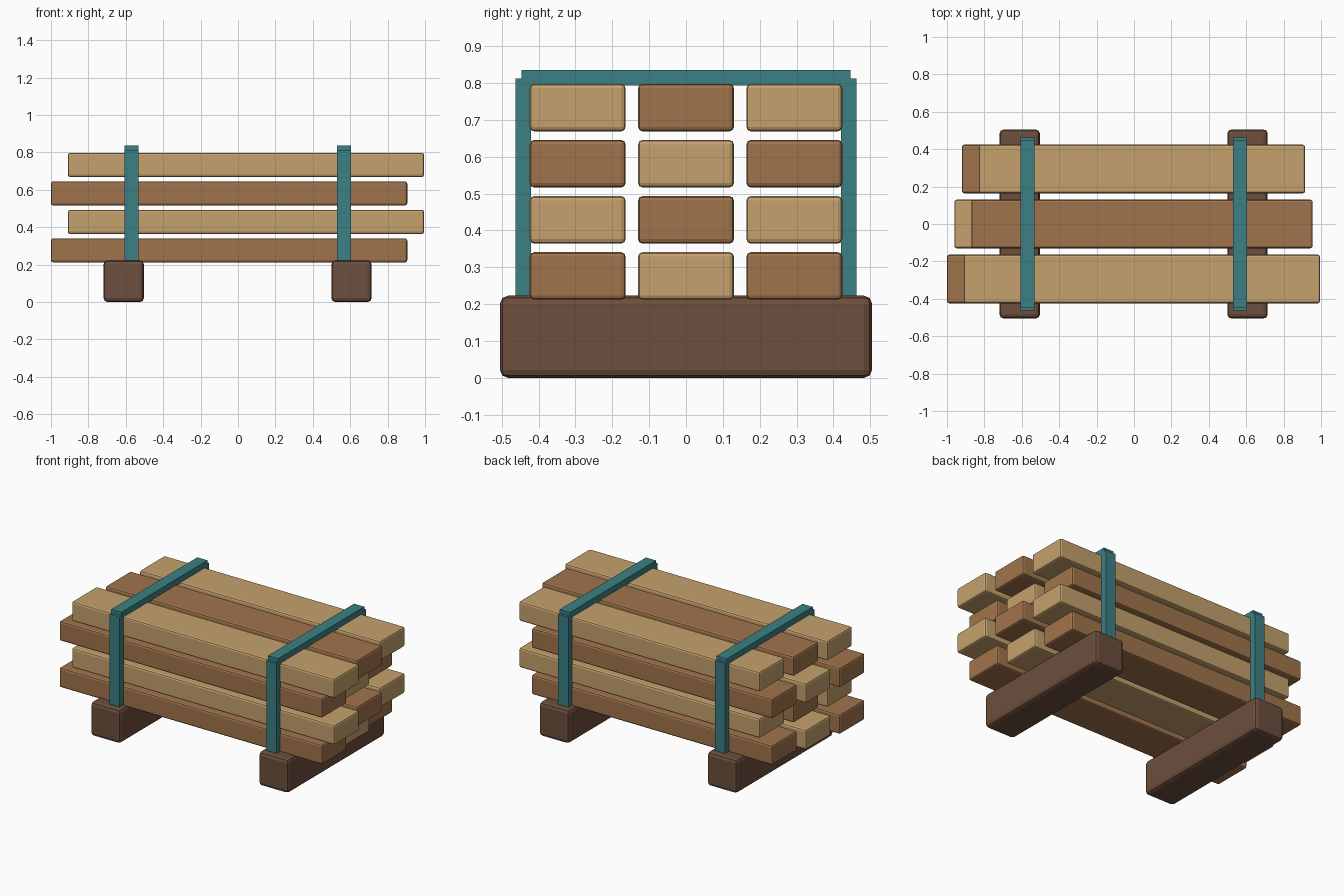
import bpy

if "Cube" in bpy.data.objects:
    bpy.data.objects.remove(bpy.data.objects["Cube"])


def material(name, rgb):
    """Flat colour from 0-255 sRGB values."""
    def lin(c):
        c /= 255
        return c / 12.92 if c <= 0.04045 else ((c + 0.055) / 1.055) ** 2.4
    m = bpy.data.materials.new(name)
    m.diffuse_color = (*[lin(c) for c in rgb], 1)
    m.use_nodes = True
    m.node_tree.nodes["Principled BSDF"].inputs["Base Color"].default_value = m.diffuse_color
    return m


PALE = material("pale wood", (197, 161, 109))
BROWN = material("brown wood", (161, 116, 76))
DARK = material("dark wood", (108, 78, 61))
TEAL = material("teal strap", (60, 128, 132))


def box(name, x, y, z, mat, bevel=0.0):
    """Box from (min, max) ranges, with optional rounded edges."""
    r = (x, y, z)
    bpy.ops.mesh.primitive_cube_add(size=1, location=[(a + b) / 2 for a, b in r])
    ob = bpy.context.object
    ob.name = name
    ob.scale = [b - a for a, b in r]
    bpy.ops.object.transform_apply(location=False, rotation=False, scale=True)
    ob.data.materials.append(mat)
    if bevel:
        mod = ob.modifiers.new("soft edges", 'BEVEL')
        mod.width = bevel
        mod.segments = 2
    return ob


# Stacked planks: each layer shifts sideways, each row gets shorter to the back
for layer in range(4):
    z0 = 0.212 + 0.1523 * layer
    cx = -0.0025 + (0.045 if layer % 2 else -0.045)
    for row in range(3):
        half = 0.9525 - 0.04 * row
        cy = 0.294 * (row - 1)
        mat = PALE if (layer + row) % 2 else BROWN
        box(f"plank_{layer}_{row}", (cx - half, cx + half),
            (cy - 0.13, cy + 0.13), (z0, z0 + 0.129), mat, 0.012)

for side, s in (("left", -1), ("right", 1)):
    # Skid beam under the stack
    cx = s * 0.609 - 0.002
    box(f"{side}_skid", (cx - 0.108, cx + 0.108), (-0.505, 0.505), (0, 0.223), DARK, 0.022)

    # Strap: two uprights and a top band
    cx = s * 0.568 - 0.002
    xr = (cx - 0.037, cx + 0.037)
    box(f"{side}_strap_front", xr, (-0.463, -0.42), (0.21, 0.812), TEAL)
    box(f"{side}_strap_back", xr, (0.42, 0.463), (0.21, 0.812), TEAL)
    box(f"{side}_strap_top", xr, (-0.446, 0.446), (0.793, 0.836), TEAL)
